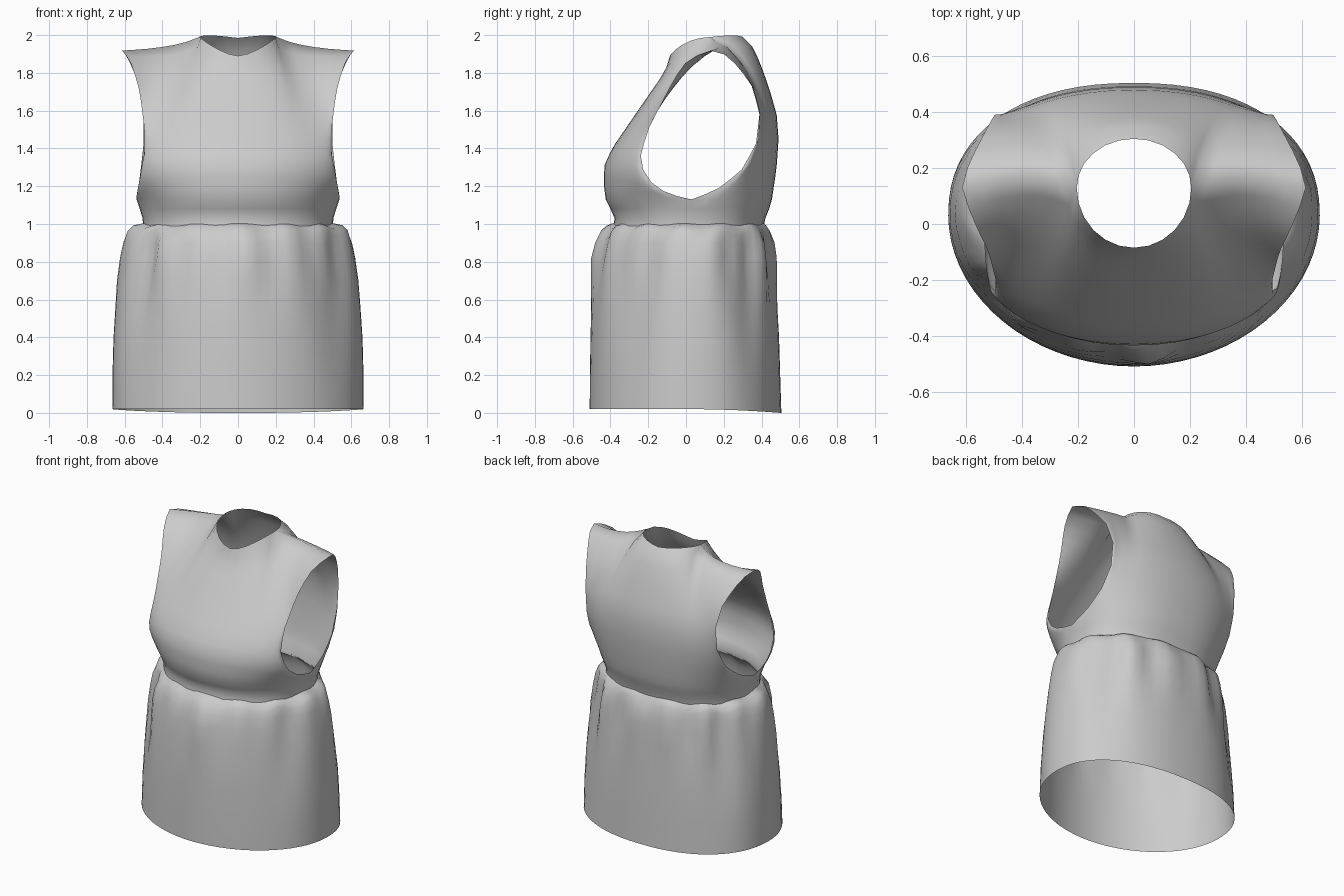
import bpy, bmesh
from math import sin, cos, pi, exp
from mathutils import Vector

if "Cube" in bpy.data.objects:
    bpy.data.objects.remove(bpy.data.objects["Cube"])

N = 12      # columns per quarter turn
ROWS = 14   # rows in each chest/back panel
Y0 = 0.03   # depth of the side seam
P_FRONT, P_BACK = 1.97, 2.25   # roundness of the front and back halves


def sample(pts, t):
    """Point at fraction t of the length of a polyline."""
    pts = [Vector(p) for p in pts]
    lens = [(b - a).length for a, b in zip(pts, pts[1:])]
    d = t * sum(lens)
    for a, b, l in zip(pts, pts[1:], lens):
        if d <= l:
            return a.lerp(b, d / l)
        d -= l
    return pts[-1]


def arc(u, a, y_end, z, p):
    """Quarter superellipse from centre front/back (u=0) to the side (u=1)."""
    s, c = max(sin(u * pi / 2), 0), max(cos(u * pi / 2), 0)
    return Vector((a * s ** (2 / p), Y0 + (y_end - Y0) * c ** (2 / p), z))


def add_grid(bm, rows):
    vs = [[bm.verts.new(p) for p in row] for row in rows]
    for r0, r1 in zip(vs, vs[1:]):
        for i in range(len(r0) - 1):
            bm.faces.new((r0[i], r0[i + 1], r1[i + 1], r1[i]))


def finish(bm, name):
    bmesh.ops.remove_doubles(bm, verts=bm.verts, dist=0.0005)
    bmesh.ops.recalc_face_normals(bm, faces=bm.faces)
    for f in bm.faces:
        f.smooth = True
    me = bpy.data.meshes.new(name)
    bm.to_mesh(me)
    bm.free()
    ob = bpy.data.objects.new(name, me)
    bpy.context.collection.objects.link(ob)
    return ob


def ring(a, yf, yb, z, n=N, pf=P_FRONT, pb=P_BACK):
    """Closed ring, starting and ending at centre front."""
    pts = []
    for q in range(4 * n + 1):
        k, i = divmod(q, n)
        u = i / n if k % 2 == 0 else 1 - i / n
        if k == 4:
            u, k = 0, 3
        front = k in (0, 3)
        p = arc(u, a, yf if front else yb, z, pf if front else pb)
        p.x *= 1 if k < 2 else -1
        pts.append(p)
    return pts


# Skirt: (half width, front y, back y, z, pleat depth)
M = 18
bm = bmesh.new()
rows = []
for a, yf, yb, z, amp in [
        (.665, -.51, .505, .02, 0), (.665, -.51, .50, .2, .010), (.660, -.51, .497, .4, .032),
        (.650, -.507, .49, .56, .052), (.640, -.50, .485, .70, .068), (.622, -.49, .478, .82, .074),
        (.605, -.47, .467, .90, .066), (.585, -.445, .45, .95, .046), (.557, -.415, .432, .983, .026),
        (.508, -.385, .415, 1.0, .010)]:
    row = ring(a, yf, yb, z, M)
    for i, p in enumerate(row):
        t = 2 * pi * i / (4 * M)
        high = min(1, max(0, (z - .5) * 3))
        f = -0.25 + 0.28 * sin(8 * t + 1) * high + 0.35 * sin(15 * t + .4) * high
        # deep hollows below the gathers on both hips
        f -= 1.0 * sum(exp(-((t - c) / .22) ** 2) for c in (.95, 2.25, 4.03, 5.33))
        f *= 1 - .8 * abs(sin(t)) ** 12
        p.x *= 1 + amp * f
        p.y *= 1 + amp * 1.1 * f
        if z > .9:
            p.z += amp * .4 * sin(13 * t + 1.4)
        if z < .1:
            p.z -= .02 * max(0, p.y / .5) ** 2
    rows.append(row)
add_grid(bm, rows)
finish(bm, "skirt")

# Bodice: waistband rings below the armholes
bm = bmesh.new()
under = (.537, -.425, .455, 1.13)
PF, PB = 2.15, 2.35
add_grid(bm, [ring(*r, N, PF, PB) for r in [
    (.503, -.385, .412, .99), (.505, -.378, .42, 1.03), (.52, -.40, .44, 1.08), under]])

# Bodice: chest and back panels, filled between four edge curves
tip = (.615, .13, 1.918)
seam = [(.205, .13, 1.99), (.27, .155, 1.965), (.36, .175, 1.942), (.5, .16, 1.925), tip]
arm_front = [(.537, .03, 1.13), (.537, -.08, 1.155), (.527, -.17, 1.20), (.51, -.235, 1.30),
             (.495, -.24, 1.37), (.495, -.20, 1.5), (.52, -.10, 1.70), (.56, -.02, 1.84),
             (.59, .05, 1.89), tip]
arm_back = [(.537, .03, 1.13), (.53, .16, 1.18), (.515, .29, 1.28), (.50, .37, 1.42),
            (.50, .39, 1.59), (.525, .345, 1.74), (.565, .27, 1.84), (.597, .20, 1.90), tip]
mid_front = [(0, -.425, 1.13), (0, -.437, 1.22), (0, -.43, 1.32), (0, -.385, 1.41),
             (0, -.255, 1.6), (0, -.11, 1.81), (0, -.085, 1.89)]
mid_back = [(0, .455, 1.13), (0, .48, 1.3), (0, .49, 1.45), (0, .48, 1.58), (0, .44, 1.72),
            (0, .39, 1.86), (0, .35, 1.94), (0, .305, 1.985)]


def top_edge(u, front):
    """Half neckline (u up to 0.5) followed by the shoulder seam."""
    if u >= .5:
        return sample(seam, u * 2 - 1)
    t = u * pi
    y = .13 - .215 * cos(t) if front else .13 + .175 * cos(t)
    z = 1.89 + .10 * sin(t) ** 1.6 if front else 1.985 + .005 * sin(t) + .010 * sin(2 * t)
    return Vector((.205 * sin(t), y, z))


for front in (True, False):
    mid, arm = (mid_front, arm_front) if front else (mid_back, arm_back)
    c00, c01, c10, c11 = (Vector(p) for p in (mid[0], mid[-1], arm[0], arm[-1]))
    rows = []
    for j in range(ROWS + 1):
        v = j / ROWS
        fx, f = v ** 2.5, v ** (3 if front else 5)
        row = []
        for i in range(N + 1):
            u = i / N
            g = u ** (2.2 if front else 2.6)
            db = arc(u, under[0], under[1] if front else under[2], 1.13,
                     PF if front else PB) - c00.lerp(c10, g)
            dt = top_edge(u, front) - c01.lerp(c11, g)
            p = sample(mid, v).lerp(sample(arm, v), g) + db.lerp(dt, f)
            p.x += (dt.x - db.x) * (fx - f)
            row.append(p)
        rows.append(row)
    add_grid(bm, rows)
    add_grid(bm, [[Vector((-p.x, p.y, p.z)) for p in r] for r in rows])
finish(bm, "bodice")
